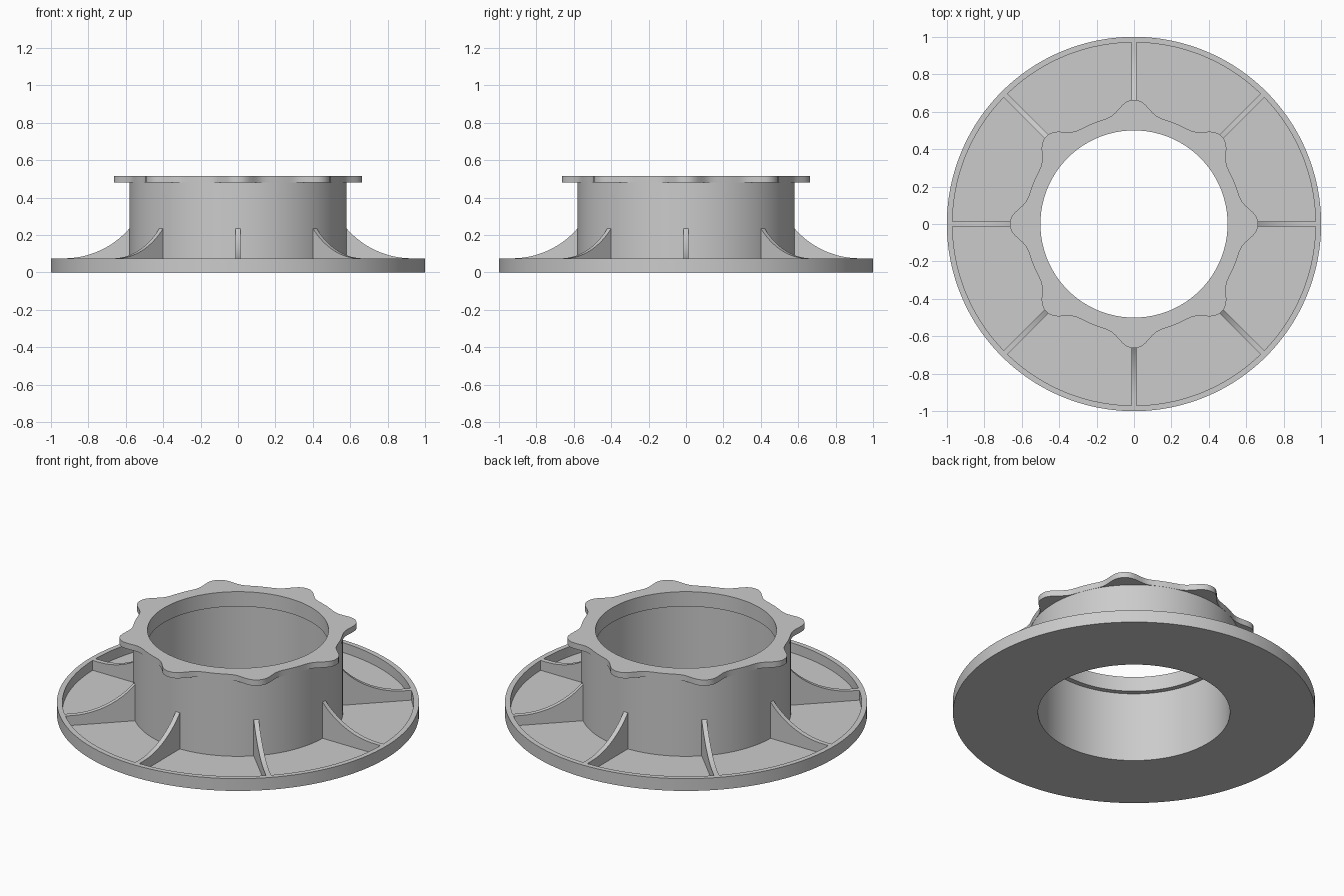
import bpy, bmesh
from math import cos, sin, tau, pi, sqrt, exp, degrees
from mathutils import Matrix

if "Cube" in bpy.data.objects:
    bpy.data.objects.remove(bpy.data.objects["Cube"])

SEG = 192
LOBES = 8


def finish(name, bm, angle=0.6):
    bmesh.ops.recalc_face_normals(bm, faces=bm.faces)
    mesh = bpy.data.meshes.new(name)
    bm.to_mesh(mesh)
    bm.free()
    ob = bpy.data.objects.new(name, mesh)
    bpy.context.collection.objects.link(ob)
    bpy.ops.object.select_all(action='DESELECT')
    ob.select_set(True)
    bpy.context.view_layer.objects.active = ob
    bpy.ops.object.shade_smooth_by_angle(angle=angle)
    return ob


def lathe(name, profile):
    """Spin (radius, z) points round z; a radius may be a function of the angle."""
    bm = bmesh.new()
    rings = []
    for i in range(SEG):
        a = tau * i / SEG
        ring = []
        for r, z in profile:
            r = r(a) if callable(r) else r
            ring.append(bm.verts.new((r * cos(a), r * sin(a), z)))
        rings.append(ring)
    for i in range(SEG):
        p, q = rings[i], rings[(i + 1) % SEG]
        for j in range(len(profile) - 1):
            bm.faces.new((p[j], q[j], q[j + 1], p[j + 1]))
    return finish(name, bm)


def lobed_radius(a):
    step = tau / LOBES
    off = degrees(abs((a + step / 2) % step - step / 2))
    return 0.581 + 0.082 * exp(-(off / 8.5) ** 2.5)


# Dished base flange with rim, and the tube wall up to the collar
lathe("flanged_tube", [(0.5, 0.48), (0.5, 0.425), (0.53, 0.425), (0.53, 0),
                       (1, 0), (1, 0.075), (0.97, 0.075), (0.97, 0.015),
                       (0.58, 0.015), (0.58, 0.48)])

# Wavy collar on top of the tube
lathe("lobed_collar", [(0.58, 0.48), (lobed_radius, 0.48),
                       (lobed_radius, 0.515), (0.5, 0.515), (0.5, 0.48)])

# Gusset side profile: concave arc from the tube down to the rim
R, END, BASE = 0.463, 0.93, 0.075
arc = [0.575 + (END - 0.575) * i / 16 for i in range(17)]
side = [(x, BASE + R - sqrt(R * R - (END - x) ** 2)) for x in arc]
side += [(0.972, BASE), (0.972, 0.012), (0.575, 0.012)]

# Eight gussets round the tube
for k in range(LOBES):
    bm = bmesh.new()
    face = bm.faces.new([bm.verts.new((x, -0.014, z)) for x, z in side])
    ext = bmesh.ops.extrude_face_region(bm, geom=[face])
    moved = [v for v in ext["geom"] if isinstance(v, bmesh.types.BMVert)]
    bmesh.ops.translate(bm, verts=moved, vec=(0, 0.028, 0))
    bmesh.ops.rotate(bm, verts=bm.verts, cent=(0, 0, 0),
                     matrix=Matrix.Rotation(tau * k / LOBES, 3, 'Z'))
    finish(f"gusset_{k + 1}", bm)
